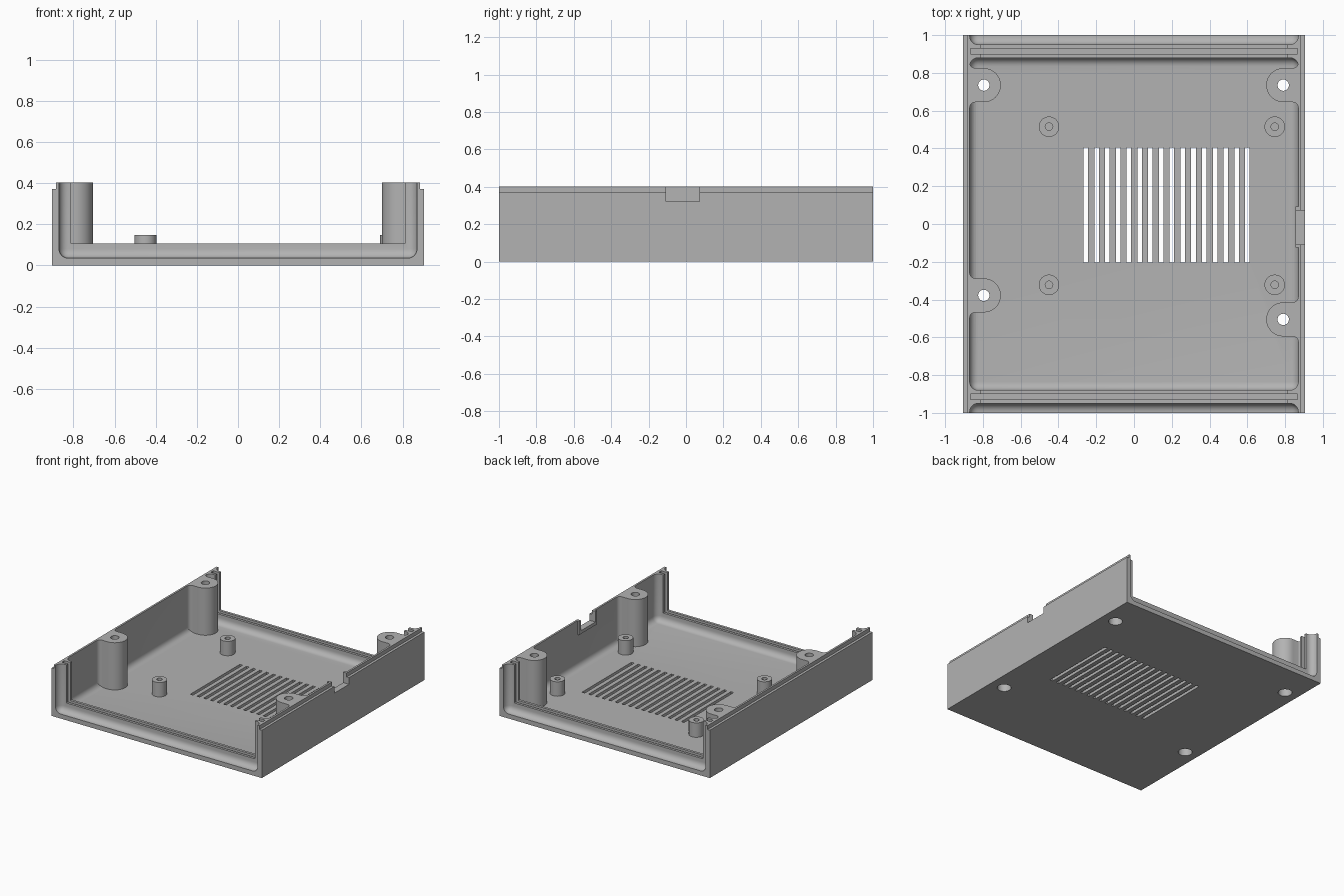
import bpy, bmesh
from math import pi, sin, cos
from mathutils import Vector

old = bpy.data.objects.get("Cube")
if old:
    bpy.data.objects.remove(old, do_unlink=True)

grey = bpy.data.materials.new("plain grey plastic")
grey.use_nodes = True
grey.diffuse_color = (0.45, 0.45, 0.45, 1)
grey.node_tree.nodes["Principled BSDF"].inputs["Base Color"].default_value = grey.diffuse_color

HALF_W, HALF_L, TOP = 0.905, 1.0, 0.402
WALL = 0.035
IN_X = HALF_W - WALL


def finish(name, bm):
    bmesh.ops.recalc_face_normals(bm, faces=bm.faces[:])
    mesh = bpy.data.meshes.new(name)
    bm.to_mesh(mesh)
    bm.free()
    mesh.materials.append(grey)
    ob = bpy.data.objects.new(name, mesh)
    bpy.context.collection.objects.link(ob)
    return ob


def prism(name, points, lo, hi, along="z"):
    """Extrude a 2D outline along z, or an xz outline along y."""
    bm = bmesh.new()
    place = (lambda a, b, c: (a, b, c)) if along == "z" else (lambda a, b, c: (a, c, b))
    face = bm.faces.new([bm.verts.new(place(a, b, lo)) for a, b in points])
    ext = bmesh.ops.extrude_face_region(bm, geom=[face])
    verts = [v for v in ext["geom"] if isinstance(v, bmesh.types.BMVert)]
    bmesh.ops.translate(bm, verts=verts, vec=place(0, 0, hi - lo))
    return finish(name, bm)


def add_box(bm, lo, hi):
    lo, hi = Vector(lo), Vector(hi)
    verts = bmesh.ops.create_cube(bm, size=1)["verts"]
    for v in verts:
        v.co = (lo + hi) / 2 + v.co * (hi - lo)


def boxes(name, spans, fillet=0):
    bm = bmesh.new()
    for lo, hi in spans:
        add_box(bm, lo, hi)
    if fillet:
        top = max(v.co.z for v in bm.verts)
        edges = [e for e in bm.edges if min(v.co.z for v in e.verts) < top - 0.01]
        bmesh.ops.bevel(bm, geom=edges, offset=fillet, segments=6, profile=0.5, affect="EDGES")
    return finish(name, bm)


def cylinder(name, x, y, r, lo, hi, n=32):
    ring = [(x + r * cos(2 * pi * i / n), y + r * sin(2 * pi * i / n)) for i in range(n)]
    return prism(name, ring, lo, hi)


def cut(targets, cutter):
    """Subtract the cutter from every target, then discard it."""
    for ob in targets:
        mod = ob.modifiers.new("cut", "BOOLEAN")
        mod.operation, mod.solver, mod.object = "DIFFERENCE", "EXACT", cutter
        bpy.context.view_layer.objects.active = ob
        bpy.ops.object.modifier_apply(modifier=mod.name)
    bpy.data.objects.remove(cutter, do_unlink=True)


# Outer block with a stepped lip on both long sides
LIP_X, LIP_Z = 0.885, 0.372
right_side = [(HALF_W, 0), (HALF_W, LIP_Z), (LIP_X, LIP_Z), (LIP_X, TOP)]
outline = right_side + [(-x, z) for x, z in reversed(right_side)]
shell = prism("case_shell", outline, -HALF_L, HALF_L, "y")

# Filleted main cavity, and the recess outside each end rib
cut([shell], boxes("cavity_cutter", [((-IN_X, -0.88, WALL), (IN_X, 0.88, 0.6))], 0.045))
for s in (-1, 1):
    y0, y1 = sorted((s * 0.95, s * 1.2))
    cut([shell], boxes("recess_cutter", [((-IN_X, y0, WALL), (IN_X, y1, 0.6))], 0.045))

# Opening between the end ribs, and the panel groove in each of them
cut([shell], boxes("opening_cutter", [((-0.812, -1.1, 0.106), (0.812, 1.1, 0.6))]))
for s in (-1, 1):
    y0, y1 = sorted((s * 0.90, s * 0.93))
    cut([shell], boxes("groove_cutter", [((-0.865, y0, 0.05), (0.865, y1, 0.6))]))

# Ventilation slots in the floor
PITCH, SLOT = 0.057, 0.024
slots = [((-0.267 + i * PITCH, -0.205, -0.1), (-0.267 + i * PITCH + SLOT, 0.405, 0.1))
         for i in range(16)]
cut([shell], boxes("slot_cutter", slots))

# Cable notch with a raised surround on the inner wall
surround = boxes("notch_surround", [((0.855, -0.125, 0.295), (0.88, 0.093, TOP))])
cut([shell, surround], boxes("notch_cutter", [((0.8, -0.108, 0.32), (1.0, 0.072, 0.6))]))


def post_outline(x, y, r=0.09, flare=0.03):
    """Half round post that runs straight to the wall and flares into it."""
    s = 1 if x > 0 else -1
    reach = IN_X - abs(x)
    half = [(-r * sin(pi / 2 * i / 10), r * cos(pi / 2 * i / 10)) for i in range(10, -1, -1)]
    half += [(reach - flare + flare * sin(pi / 2 * i / 5),
              r + flare * (1 - cos(pi / 2 * i / 5))) for i in range(6)]
    half.append((reach + 0.01, r + flare))
    loop = half + [(a, -b) for a, b in reversed(half[1:])]
    return [(x + s * a, y + b) for a, b in loop]


# Screw posts, bored through with a wider hole from below
posts = []
for label, x, y in (("back_right", -0.795, 0.735), ("back_left", 0.79, 0.735),
                    ("front_right", -0.795, -0.378), ("front_left", 0.79, -0.505)):
    post = prism("screw_post_" + label, post_outline(x, y), 0.02, TOP)
    cut([shell, post], cylinder("bore_cutter", x, y, 0.03, -0.1, 0.6))
    cut([shell, post], cylinder("counterbore_cutter", x, y, 0.05, -0.1, 0.25))
    posts.append(post)

# Short board standoffs with blind holes
for label, x, y in (("back_right", -0.45, 0.515), ("back_left", 0.745, 0.515),
                    ("front_right", -0.45, -0.322), ("front_left", 0.745, -0.322)):
    standoff = cylinder("standoff_" + label, x, y, 0.054, 0.02, 0.147)
    cut([standoff], cylinder("pilot_cutter", x, y, 0.02, 0.04, 0.3, 20))
    posts.append(standoff)

# Smooth the rounded faces, keep hard edges sharp
bpy.ops.object.select_all(action="DESELECT")
for ob in [shell, surround] + posts:
    ob.select_set(True)
bpy.context.view_layer.objects.active = shell
bpy.ops.object.shade_smooth_by_angle(angle=pi / 6)
